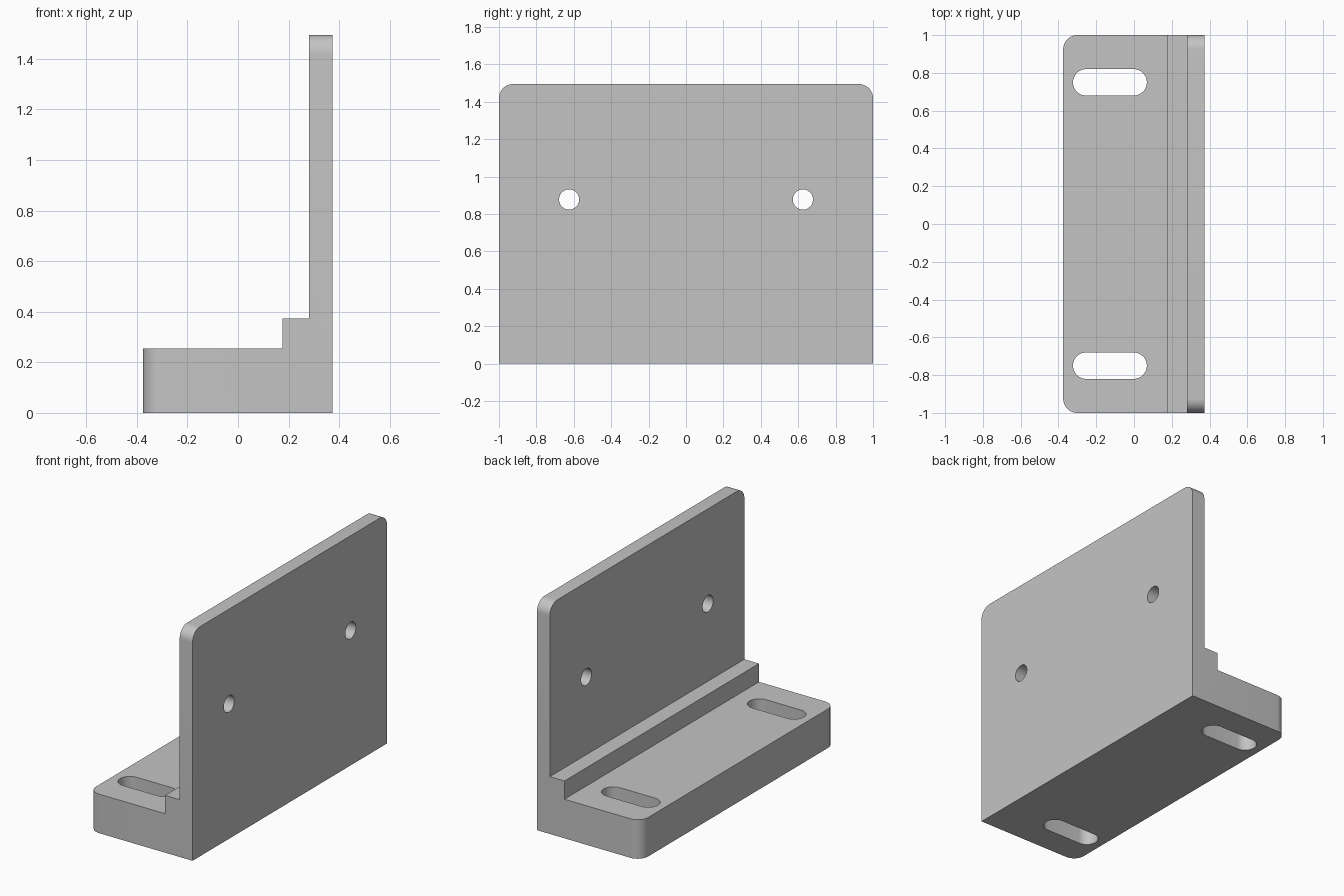
import bpy, bmesh, math
from mathutils import Matrix, Vector

if "Cube" in bpy.data.objects:
    bpy.data.objects.remove(bpy.data.objects["Cube"], do_unlink=True)

FRONT, BACK = -0.375, 0.373      # extent across the bracket
BASE_TOP, STEP_TOP, TOP = 0.254, 0.373, 1.495
CORNER = 0.075

grey = bpy.data.materials.new("plain grey")
grey.use_nodes = True
colour = (0.55, 0.55, 0.55, 1)
grey.diffuse_color = colour
grey.node_tree.nodes["Principled BSDF"].inputs["Base Color"].default_value = colour


def prism(name, outline, vector, bevel_test=None):
    """Extrude a closed outline along a vector, rounding the chosen edges."""
    bm = bmesh.new()
    face = bm.faces.new([bm.verts.new(p) for p in outline])
    made = bmesh.ops.extrude_face_region(bm, geom=[face])["geom"]
    bmesh.ops.translate(bm, vec=vector,
                        verts=[v for v in made if isinstance(v, bmesh.types.BMVert)])
    bmesh.ops.recalc_face_normals(bm, faces=bm.faces)
    if bevel_test:
        edges = [e for e in bm.edges if bevel_test(*(v.co for v in e.verts))]
        bmesh.ops.bevel(bm, geom=edges, offset=CORNER, segments=10,
                        profile=0.5, affect='EDGES')
    mesh = bpy.data.meshes.new(name)
    bm.to_mesh(mesh)
    bm.free()
    mesh.materials.append(grey)
    obj = bpy.data.objects.new(name, mesh)
    bpy.context.collection.objects.link(obj)
    return obj


def is_rounded(a, b):
    """Outer corners of the foot and upper corners of the wall."""
    along_y = abs(a.y - b.y) > 0.01
    foot = max(a.x, b.x) < FRONT + 0.01
    top = min(a.z, b.z) > TOP - 0.01
    return not along_y and (foot or top)


def stadium(x0, x1, y, r, n=20):
    """Round-ended slot outline; a circle when x0 equals x1."""
    points = []
    for centre, start in ((x1, -math.pi / 2), (x0, math.pi / 2)):
        count = n + 1 if x1 > x0 else n
        for i in range(count):
            a = start + math.pi * i / n
            points.append(Vector((centre + r * math.cos(a), y + r * math.sin(a), -0.1)))
    return points


# Stepped angle bracket
profile = [(FRONT, 0), (BACK, 0), (BACK, TOP), (0.28, TOP),
           (0.28, STEP_TOP), (0.175, STEP_TOP), (0.175, BASE_TOP), (FRONT, BASE_TOP)]
bracket = prism("angle_bracket", [(x, -1, z) for x, z in profile], (0, 2, 0), is_rounded)

# Mounting slots through the foot and round holes through the wall
cutters = []
turn = Matrix.Rotation(math.pi / 2, 4, 'Y')
for side in (-1, 1):
    cutters.append(prism("slot_cutter", stadium(-0.253, -0.002, side * 0.75, 0.07), (0, 0, 0.5)))
    hole = [turn @ p + Vector((0.3, 0, 0.878)) for p in stadium(0, 0, side * 0.625, 0.054)]
    cutters.append(prism("hole_cutter", hole, (0.4, 0, 0)))

bpy.ops.object.select_all(action='DESELECT')
bpy.context.view_layer.objects.active = bracket
bracket.select_set(True)
for cutter in cutters:
    cutter.hide_render = True
    cut = bracket.modifiers.new("cut", 'BOOLEAN')
    cut.operation, cut.solver, cut.object = 'DIFFERENCE', 'EXACT', cutter
    bpy.ops.object.modifier_apply(modifier=cut.name)
    bpy.data.objects.remove(cutter, do_unlink=True)

bpy.ops.object.shade_smooth_by_angle(angle=math.radians(30))
